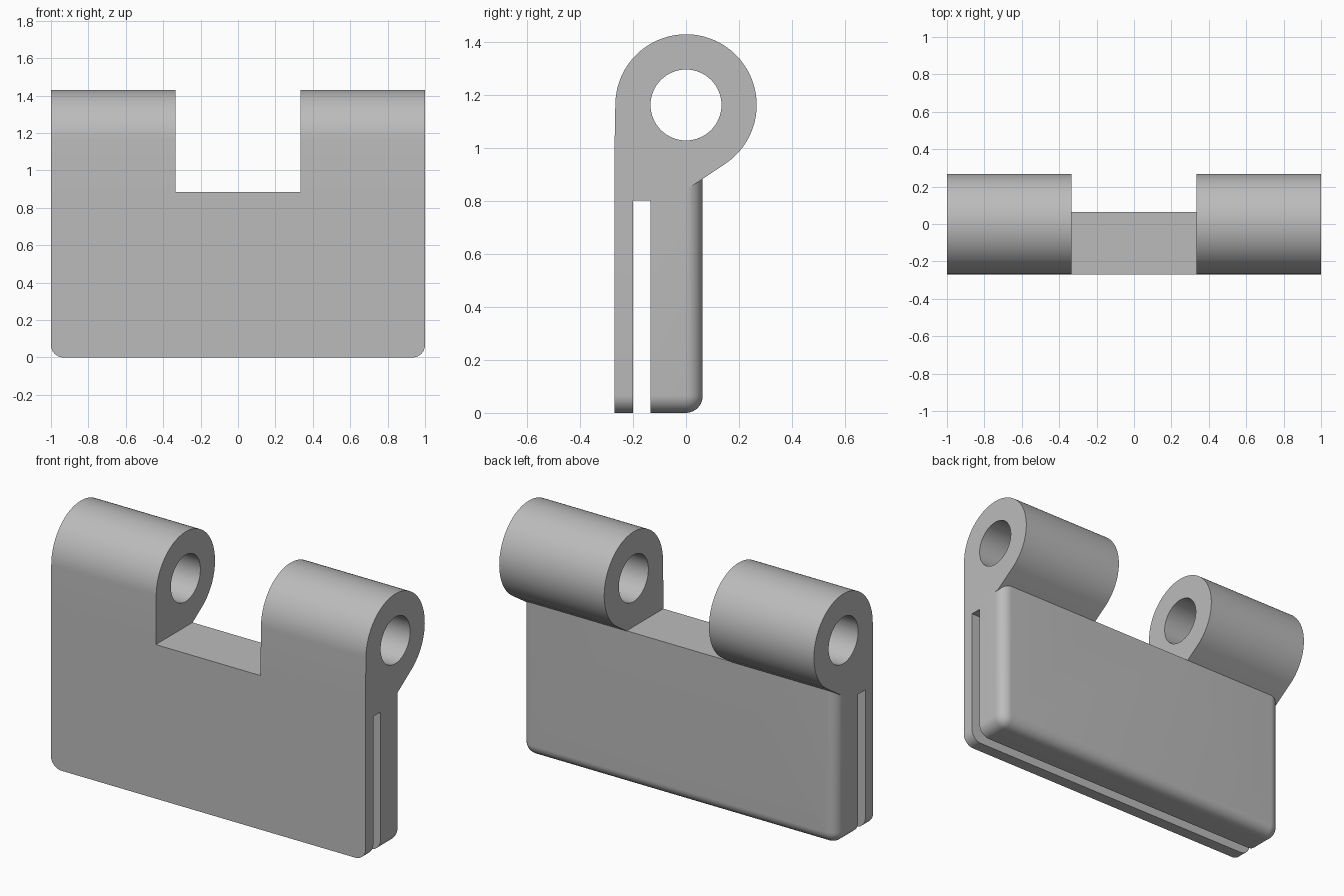
import bpy, bmesh, math

cube = bpy.data.objects.get("Cube")
if cube:
    bpy.data.objects.remove(cube, do_unlink=True)

# Main dimensions
FRONT, BACK, TOP = -0.27, 0.063, 0.885
PIN_Z, OUTER, HOLE = 1.163, 0.267, 0.134
GAP = 0.333

grey = bpy.data.materials.new("plain_grey")
grey.use_nodes = True
COLOUR = (0.5, 0.5, 0.5, 1)
grey.diffuse_color = COLOUR
grey.node_tree.nodes["Principled BSDF"].inputs["Base Color"].default_value = COLOUR


def make_object(name, bm):
    bmesh.ops.recalc_face_normals(bm, faces=bm.faces)
    mesh = bpy.data.meshes.new(name)
    bm.to_mesh(mesh)
    bm.free()
    mesh.materials.append(grey)
    obj = bpy.data.objects.new(name, mesh)
    bpy.context.collection.objects.link(obj)
    return obj


def prism(name, profile, x0, x1):
    """Extrude a (y, z) outline along x."""
    bm = bmesh.new()
    face = bm.faces.new([bm.verts.new((x0, y, z)) for y, z in profile])
    out = bmesh.ops.extrude_face_region(bm, geom=[face])["geom"]
    bmesh.ops.translate(bm, vec=(x1 - x0, 0, 0),
                        verts=[v for v in out if isinstance(v, bmesh.types.BMVert)])
    return make_object(name, bm)


def arc(radius, start, end, steps):
    angles = [math.radians(start + (end - start) * i / steps) for i in range(steps + 1)]
    return [(radius * math.cos(a), PIN_Z + radius * math.sin(a)) for a in angles]


def rectangle(y0, y1, z0, z1):
    return [(y0, z0), (y1, z0), (y1, z1), (y0, z1)]


def combine(target, tool, operation):
    """Apply a boolean and discard the tool."""
    mod = target.modifiers.new("combine", "BOOLEAN")
    mod.operation, mod.object, mod.solver = operation, tool, "EXACT"
    bpy.context.view_layer.objects.active = target
    bpy.ops.object.modifier_apply(modifier=mod.name)
    bpy.data.objects.remove(tool, do_unlink=True)


# Leaf: rounded bottom corners, then a rounded back rim on sides and bottom
leaf = prism("hinge_leaf", rectangle(FRONT, BACK, 0, TOP), -1, 1)
bm = bmesh.new()
bm.from_mesh(leaf.data)
corners = [e for e in bm.edges if all(v.co.z < 0.01 for v in e.verts)
           and abs(e.verts[0].co.y - e.verts[1].co.y) > 0.1]
bmesh.ops.bevel(bm, geom=corners, offset=0.067, segments=10, profile=0.5, affect="EDGES")
rim = [e for e in bm.edges if all(v.co.y > BACK - 0.001 for v in e.verts)
       and not all(v.co.z > TOP - 0.001 for v in e.verts)]
bmesh.ops.bevel(bm, geom=rim, offset=0.064, segments=10, profile=0.5, affect="EDGES")
bm.to_mesh(leaf.data)
bm.free()

# Slot open at the bottom and both ends
slot = prism("slot_cutter", rectangle(-0.2, -0.135, -0.1, 0.802), -1.1, 1.1)
combine(leaf, slot, "DIFFERENCE")

# Two knuckles, each a teardrop outline blending into the leaf
outline = [(FRONT, 0.855), (FRONT, 1.0)] + arc(OUTER, 180, -57, 64) + [(0.02, 0.855)]
for side in (-1, 1):
    knuckle = prism("knuckle", outline, side * GAP, side)
    combine(leaf, knuckle, "UNION")

# Pin hole through both knuckles
pin = prism("pin_cutter", arc(HOLE, 0, 354.375, 63), -1.1, 1.1)
combine(leaf, pin, "DIFFERENCE")

bpy.ops.object.select_all(action="DESELECT")
leaf.select_set(True)
bpy.context.view_layer.objects.active = leaf
bpy.ops.object.shade_smooth_by_angle(angle=math.radians(30))
